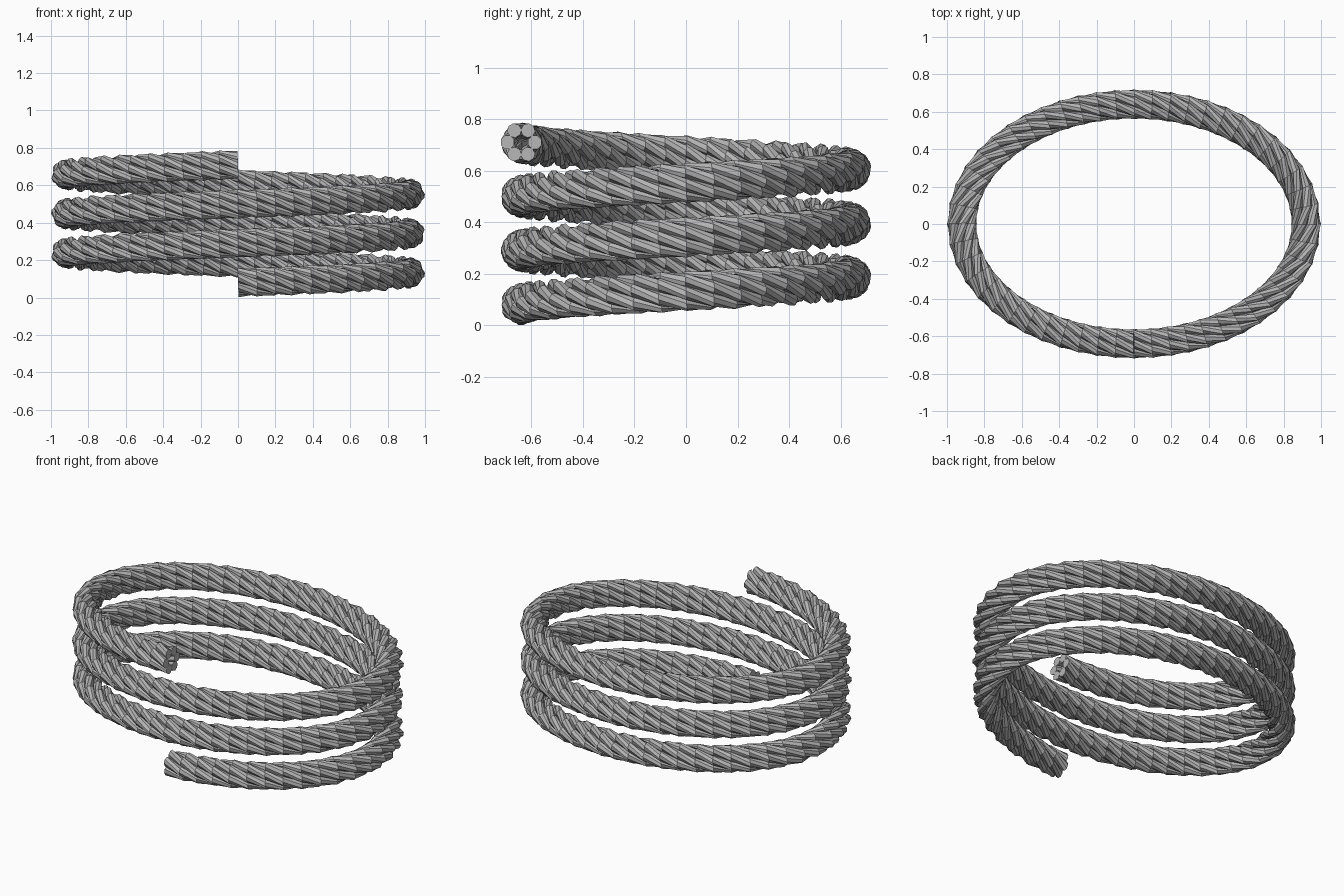
import bpy, bmesh, math
from mathutils import Vector

if "Cube" in bpy.data.objects:
    bpy.data.objects.remove(bpy.data.objects["Cube"])

TURNS, STEPS = 3, 52           # coil turns and segments per turn
RX, RY = 0.92, 0.64            # oval coil radii
Z0, PITCH = 0.08, 0.21         # first height and rise per turn
STRANDS, SIDES = 6, 8
LAY, STRAND_R = 0.053, 0.028   # strand offset from the rope axis, strand radius
TWIST_LENGTH = 0.86            # rope length per full twist

grey = bpy.data.materials.new("rope grey")
grey.diffuse_color = (0.46, 0.46, 0.46, 1)
grey.use_nodes = True
grey.node_tree.nodes["Principled BSDF"].inputs["Base Color"].default_value = grey.diffuse_color


def coil_point(a):
    return Vector((RX * math.sin(a), -RY * math.cos(a),
                   Z0 + PITCH * a / math.tau))


# Equal-length stations along the oval coil: position, outward, up, length
fine = 40
count = TURNS * STEPS * fine
samples = [coil_point(math.tau * TURNS * i / count) for i in range(count + 1)]
lengths = [0.0]
for p, q in zip(samples, samples[1:]):
    lengths.append(lengths[-1] + (q - p).length)
total = lengths[-1]
stations = []
j = 0
for i in range(TURNS * STEPS + 1):
    target = total * i / (TURNS * STEPS)
    while j < count and lengths[j] < target - 1e-6:
        j += 1
    a = math.tau * TURNS * j / count
    tangent = (coil_point(a + 0.001) - coil_point(a - 0.001)).normalized()
    outward = tangent.cross(Vector((0, 0, 1))).normalized()
    up = outward.cross(tangent).normalized()
    stations.append((samples[j], outward, up, lengths[j]))


def make_strand(index):
    bm = bmesh.new()
    rings = []
    for centre, outward, up, length in stations:
        # Right-handed lay: up, then outward, then down
        turn = math.tau * (length / TWIST_LENGTH + index / STRANDS)
        radial = up * math.cos(turn) + outward * math.sin(turn)
        side = outward * math.cos(turn) - up * math.sin(turn)
        middle = centre + radial * LAY
        ring = []
        for k in range(SIDES):
            b = math.tau * (k + 0.5) / SIDES
            ring.append(bm.verts.new(
                middle + (radial * math.cos(b) + side * math.sin(b)) * STRAND_R))
        rings.append(ring)
    for r, s in zip(rings, rings[1:]):
        for k in range(SIDES):
            n = (k + 1) % SIDES
            bm.faces.new((r[k], r[n], s[n], s[k]))
    # Cut rope ends
    bm.faces.new(rings[0])
    bm.faces.new(rings[-1])
    bmesh.ops.recalc_face_normals(bm, faces=bm.faces[:])
    name = "rope_strand_%d" % (index + 1)
    mesh = bpy.data.meshes.new(name)
    bm.to_mesh(mesh)
    bm.free()
    mesh.materials.append(grey)
    bpy.context.collection.objects.link(bpy.data.objects.new(name, mesh))


for n in range(STRANDS):
    make_strand(n)
